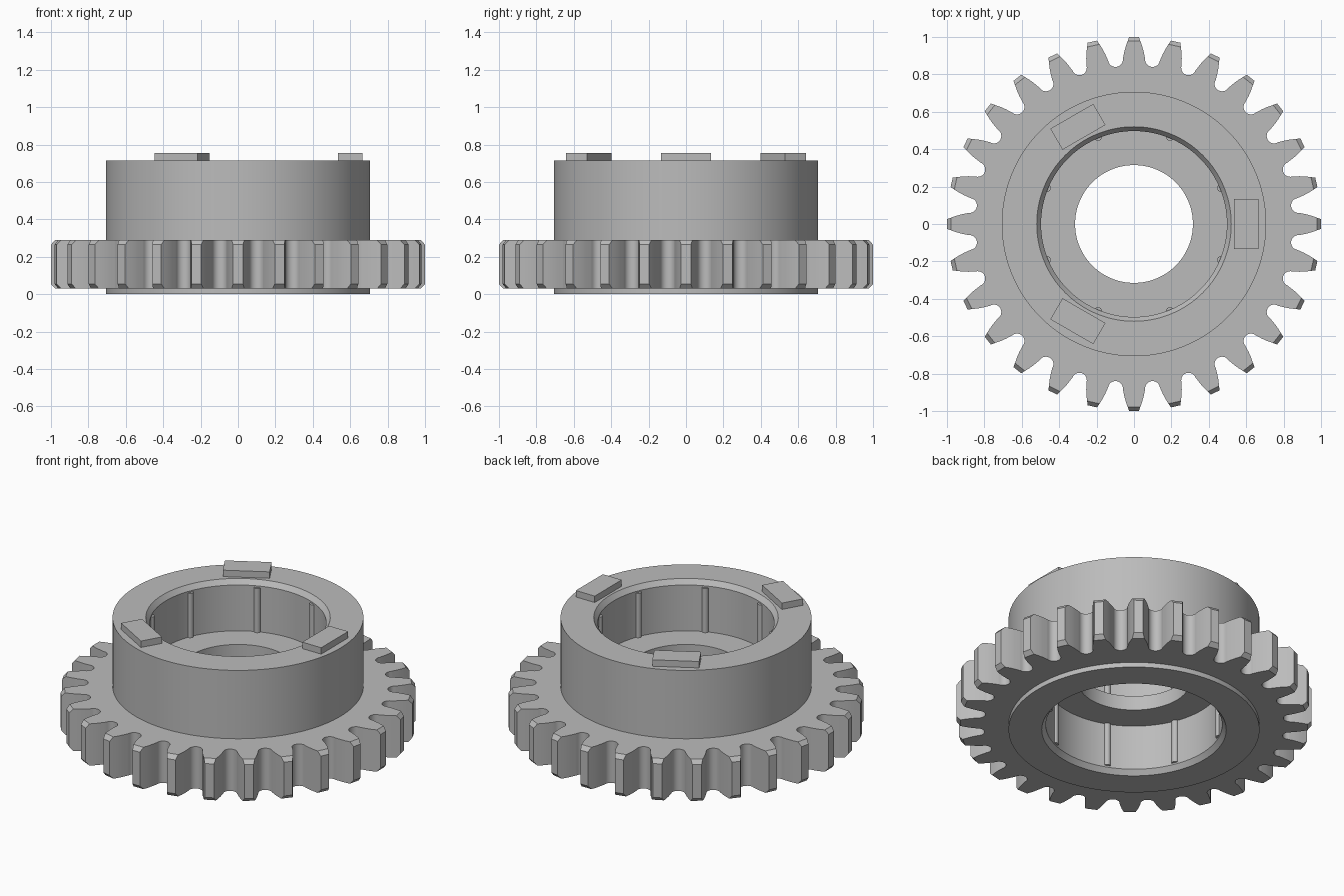
import bpy, bmesh, math
from math import pi, sin, cos
from mathutils import Matrix, Vector

cube = bpy.data.objects.get("Cube")
if cube:
    bpy.data.objects.remove(cube)

TEETH = 28
GEAR_BOTTOM, GEAR_TOP, CHAMFER = 0.03, 0.29, 0.025
HUB_R, HUB_TOP, BORE_R, RIM_R, HOLE_R = 0.707, 0.715, 0.497, 0.52, 0.315
WEB_BOTTOM, WEB_TOP = 0.31, 0.4

steel = bpy.data.materials.new("steel grey")
steel.use_nodes = True
steel.diffuse_color = (0.5, 0.5, 0.5, 1)
steel.node_tree.nodes["Principled BSDF"].inputs["Base Color"].default_value = (0.5, 0.5, 0.5, 1)


def finish(bm, name, angle=30):
    """Turn a bmesh into a shaded object."""
    bmesh.ops.remove_doubles(bm, verts=bm.verts, dist=1e-5)
    bmesh.ops.recalc_face_normals(bm, faces=bm.faces)
    mesh = bpy.data.meshes.new(name)
    bm.to_mesh(mesh)
    bm.free()
    mesh.materials.append(steel)
    obj = bpy.data.objects.new(name, mesh)
    bpy.context.collection.objects.link(obj)
    bpy.ops.object.select_all(action='DESELECT')
    obj.select_set(True)
    bpy.context.view_layer.objects.active = obj
    bpy.ops.object.shade_smooth_by_angle(angle=math.radians(angle))


def loft(bm, rings):
    """Join closed rings of equal length, the last back to the first."""
    loops = [[bm.verts.new(p) for p in ring] for ring in rings]
    count = len(loops[0])
    for a, b in zip(loops, loops[1:] + loops[:1]):
        for i in range(count):
            j = (i + 1) % count
            bm.faces.new((a[i], a[j], b[j], b[i]))


# Hub: turned section with a bore from each end and a thin web between them
profile = [(HUB_R, 0), (HUB_R, HUB_TOP), (RIM_R, HUB_TOP), (BORE_R, HUB_TOP - 0.03),
           (BORE_R, WEB_TOP), (HOLE_R, WEB_TOP), (HOLE_R, WEB_BOTTOM),
           (BORE_R, WEB_BOTTOM), (BORE_R, 0.03), (RIM_R, 0)]
bm = bmesh.new()
loft(bm, [[(r * cos(2 * pi * i / 128), r * sin(2 * pi * i / 128), z) for i in range(128)]
          for r, z in profile])
finish(bm, "hub")

# Gear outline: one flank and half a root fillet, mirrored and repeated
half_pitch = pi / TEETH
flank = [Vector((r, w)) for r, w in
         [(1, 0.026), (0.978, 0.034), (0.95, 0.044), (0.92, 0.052), (0.89, 0.058)]]
centre = Vector((0.885 * cos(half_pitch), 0.885 * sin(half_pitch)))
for k in range(6):
    a = half_pitch - pi / 2 - k * pi / 12
    flank.append(centre + 0.04 * Vector((cos(a), sin(a))))
root = Vector((0.845 * cos(half_pitch), 0.845 * sin(half_pitch)))


def outline(points):
    """Repeat a half tooth around the wheel."""
    tooth = [Vector((p.x, -p.y)) for p in reversed(points)] + points + [root]
    return [Matrix.Rotation(2 * half_pitch * t, 2) @ p for t in range(TEETH) for p in tooth]


full = outline(flank)
clipped = outline([flank[1]] + flank[1:])
inner = [p.normalized() * (HUB_R - 0.02) for p in full]
layers = [(inner, GEAR_BOTTOM), (clipped, GEAR_BOTTOM), (full, GEAR_BOTTOM + CHAMFER),
          (full, GEAR_TOP - CHAMFER), (clipped, GEAR_TOP), (inner, GEAR_TOP)]
bm = bmesh.new()
loft(bm, [[(p.x, p.y, z) for p in ring] for ring, z in layers])
finish(bm, "gear_ring", 24)

# Slim half-round ribs along both bores
for name, low, high in (("upper_bore_ribs", WEB_TOP, HUB_TOP - 0.04),
                        ("lower_bore_ribs", 0.04, WEB_BOTTOM)):
    bm = bmesh.new()
    for i in range(8):
        a = pi / 8 + i * pi / 4
        place = Matrix.Translation((0.502 * cos(a), 0.502 * sin(a), (low + high) / 2))
        bmesh.ops.create_cone(bm, cap_ends=True, segments=16, radius1=0.02, radius2=0.02,
                              depth=high - low, matrix=place)
    finish(bm, name)

# Three drive pads on the top rim
bm = bmesh.new()
for i in range(3):
    place = (Matrix.Rotation(i * 2 * pi / 3, 4, 'Z') @ Matrix.Translation((0.6, 0, HUB_TOP + 0.018))
             @ Matrix.Diagonal((0.13, 0.265, 0.044, 1)))
    bmesh.ops.create_cube(bm, size=1, matrix=place)
finish(bm, "drive_pads")
